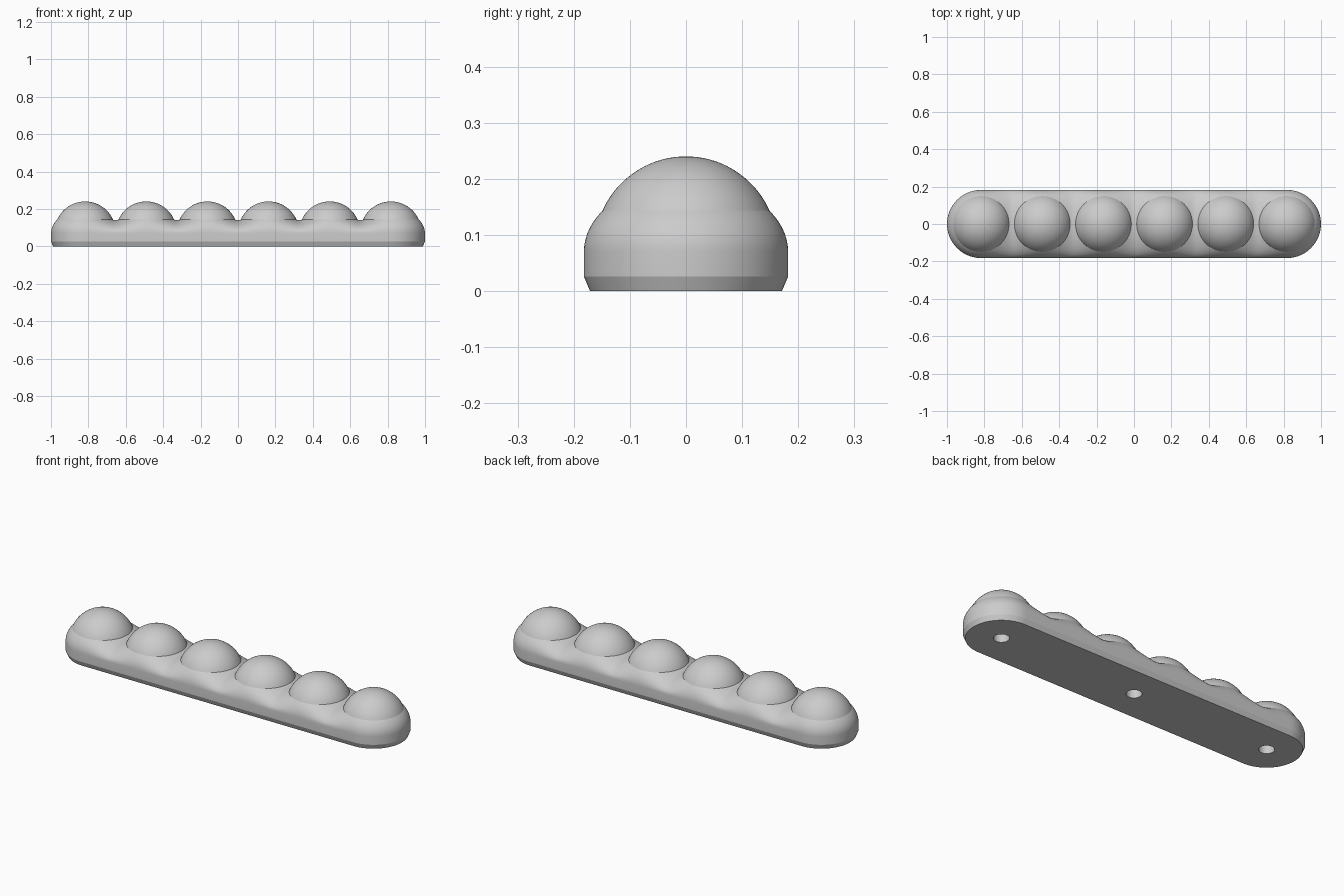
import bpy, bmesh
from math import sin, cos, pi, sqrt
from mathutils import Vector

if "Cube" in bpy.data.objects:
    bpy.data.objects.remove(bpy.data.objects["Cube"])

PITCH = 0.327                       # distance between beads
CENTRES = [(i - 2.5) * PITCH for i in range(6)]
END = CENTRES[-1]
WIDTH = 0.182                       # half width of the bar
BEAD_R, BEAD_Z = 0.163, 0.077
WAIST_Z = 0.07                      # where the sides start to curve inward

grey = bpy.data.materials.new("light grey")
grey.use_nodes = True
grey.diffuse_color = (0.6, 0.6, 0.6, 1)
grey.node_tree.nodes["Principled BSDF"].inputs["Base Color"].default_value = (0.6, 0.6, 0.6, 1)


def make_object(name, bm):
    bmesh.ops.recalc_face_normals(bm, faces=bm.faces)
    mesh = bpy.data.meshes.new(name)
    bm.to_mesh(mesh)
    bm.free()
    mesh.materials.append(grey)
    ob = bpy.data.objects.new(name, mesh)
    bpy.context.collection.objects.link(ob)
    return ob


def shoulder(x):
    """Crown height of the bar: swells at each bead, dips between them."""
    d = min(abs(x - c) for c in CENTRES)
    d -= max(0, d - 0.145) ** 2 / 0.037
    return 0.072 / sqrt(0.32 + 30.2 * d * d)


# Stadium outline as pairs of axis point and outward direction
STEPS, ARC = 120, 48
xs = [-END + 2 * END * i / STEPS for i in range(STEPS + 1)]
outline = [(x, Vector((0, -1, 0))) for x in xs]
outline += [(END, Vector((sin(a), -cos(a), 0))) for a in (pi * i / ARC for i in range(1, ARC))]
outline += [(x, Vector((0, 1, 0))) for x in reversed(xs)]
outline += [(-END, Vector((-sin(a), cos(a), 0))) for a in (pi * i / ARC for i in range(1, ARC))]

# Bar with chamfered foot and rounded top
bm = bmesh.new()
ROWS = 18
columns = []
for x, out in outline:
    profile = [(0.171, 0), (WIDTH, 0.026)]
    for k in range(ROWS + 1):
        a = pi / 2 * k / ROWS
        profile.append((WIDTH * cos(a), WAIST_Z + shoulder(x) * sin(a)))
    columns.append([bm.verts.new(Vector((x, 0, z)) + out * r) for r, z in profile])
for i, col in enumerate(columns):
    nxt = columns[(i + 1) % len(columns)]
    for k in range(len(col) - 1):
        bm.faces.new((col[k], nxt[k], nxt[k + 1], col[k + 1]))
bm.faces.new([col[0] for col in columns])
bmesh.ops.remove_doubles(bm, verts=bm.verts, dist=0.00005)
bar = make_object("beaded_bar", bm)

# Bead domes
bm = bmesh.new()
for c in CENTRES:
    ret = bmesh.ops.create_uvsphere(bm, u_segments=64, v_segments=48, radius=BEAD_R)
    bmesh.ops.translate(bm, verts=ret["verts"], vec=(c, 0, BEAD_Z))
cut = bmesh.ops.bisect_plane(bm, geom=bm.verts[:] + bm.edges[:] + bm.faces[:],
                             plane_co=(0, 0, 0.11), plane_no=(0, 0, 1), clear_inner=True)
bmesh.ops.holes_fill(bm, edges=[e for e in bm.edges if e.is_boundary])
domes = make_object("bead_domes", bm)

# Blind mounting holes in the underside
bm = bmesh.new()
for x in (-END, 0, END):
    ret = bmesh.ops.create_cone(bm, cap_ends=True, segments=32, radius1=0.038, radius2=0.038, depth=0.2)
    bmesh.ops.translate(bm, verts=ret["verts"], vec=(x, 0, 0))
holes = make_object("hole_cutters", bm)

# Merge the beads and drill the holes
bpy.ops.object.select_all(action='DESELECT')
bpy.context.view_layer.objects.active = bar
bar.select_set(True)
for helper, operation in ((domes, 'UNION'), (holes, 'DIFFERENCE')):
    helper.hide_render = True
    mod = bar.modifiers.new(helper.name, 'BOOLEAN')
    mod.operation, mod.solver, mod.object = operation, 'EXACT', helper
    bpy.ops.object.modifier_apply(modifier=mod.name)
    bpy.data.objects.remove(helper)
bpy.ops.object.shade_smooth_by_angle(angle=0.26)
